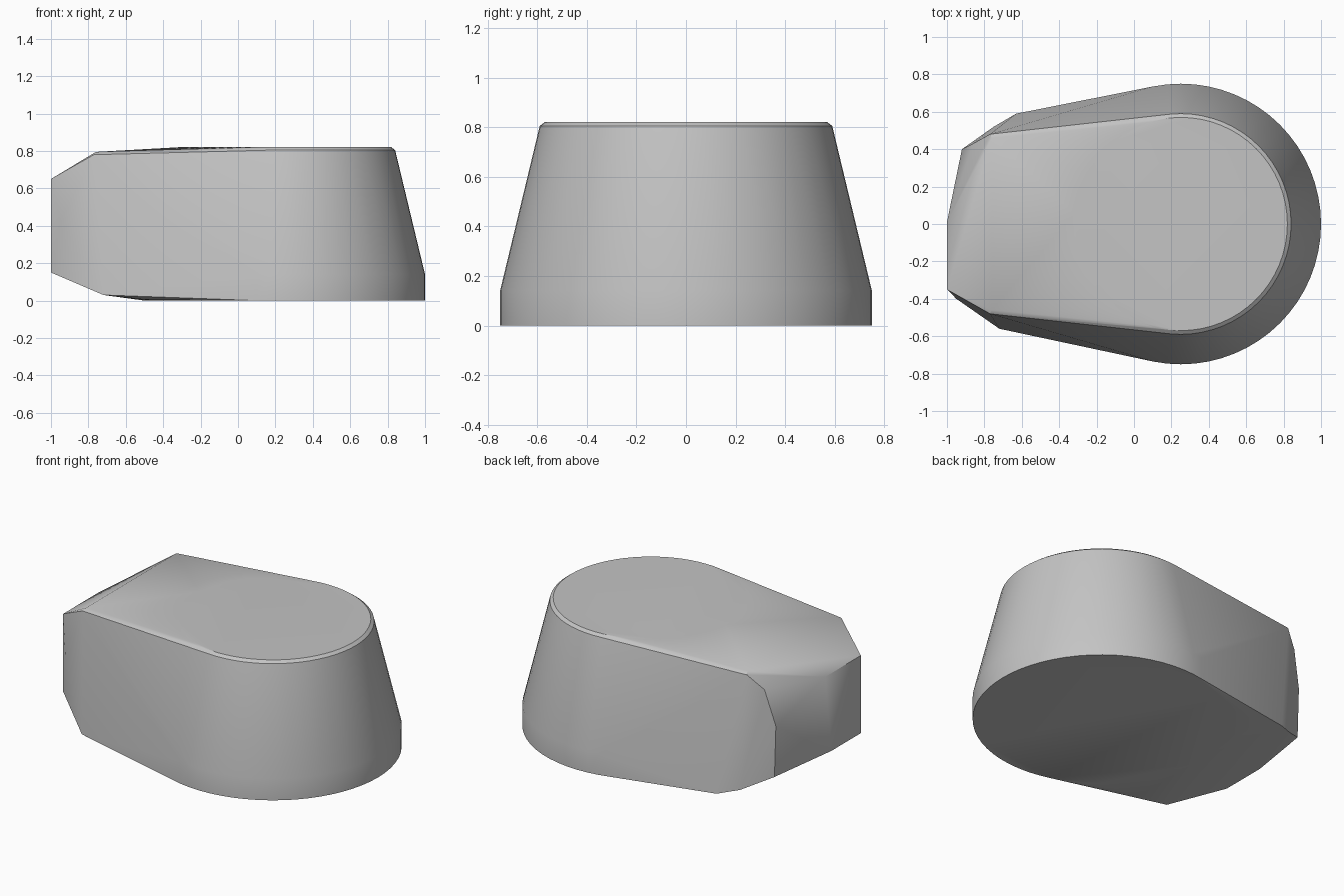
import bpy, bmesh, math

cube = bpy.data.objects.get("Cube")
if cube:
    bpy.data.objects.remove(cube, do_unlink=True)

# Single grey material
grey = bpy.data.materials.new("light_grey")
grey.use_nodes = True
color = (0.55, 0.55, 0.55, 1)
grey.diffuse_color = color
bsdf = next(n for n in grey.node_tree.nodes if n.type == 'BSDF_PRINCIPLED')
bsdf.inputs["Base Color"].default_value = color


def ring(radius, z, count=64):
    """Circle of points around the axis of the rounded end."""
    return [(0.25 + radius * math.cos(math.tau * i / count),
             radius * math.sin(math.tau * i / count), z) for i in range(count)]


# Rounded end: upright foot band, tapered wall, small bevel under the flat top
points = ring(0.75, 0) + ring(0.75, 0.14) + ring(0.59, 0.805) + ring(0.57, 0.82)

# Narrow end: corners shared by both sides
for side in (1, -1):
    points += [
        (-0.76, side * 0.46, 0.795),
        (-0.77, side * 0.48, 0.78),
        (-0.5, side * 0.55, 0.005),
    ]

# Narrow end: chipped back corner
points += [(-1, 0.01, 0.65), (-1, -0.05, 0.15), (-0.86, 0.43, 0.69),
           (-0.92, 0.4, 0.46), (-0.91, 0.4, 0.13), (-0.75, 0.52, 0.05),
           (-0.63, 0.59, 0.02)]

# Narrow end: front corner
points += [(-1, -0.35, 0.65), (-1, -0.35, 0.15), (-0.95, -0.4, 0.42),
           (-0.72, -0.56, 0.03)]

# Wrap the outline points in one solid
bm = bmesh.new()
for p in points:
    bm.verts.new(p)
hull = bmesh.ops.convex_hull(bm, input=bm.verts[:])
loose = [v for v in bm.verts if not v.link_faces]
bmesh.ops.delete(bm, geom=loose, context='VERTS')
bmesh.ops.dissolve_limit(bm, angle_limit=math.radians(0.5),
                         verts=bm.verts[:], edges=bm.edges[:])
bmesh.ops.recalc_face_normals(bm, faces=bm.faces[:])
mesh = bpy.data.meshes.new("body")
bm.to_mesh(mesh)
bm.free()

body = bpy.data.objects.new("body", mesh)
mesh.materials.append(grey)
bpy.context.collection.objects.link(body)
bpy.ops.object.select_all(action='DESELECT')
body.select_set(True)
bpy.context.view_layer.objects.active = body
bpy.ops.object.shade_smooth_by_angle(angle=math.radians(30))
